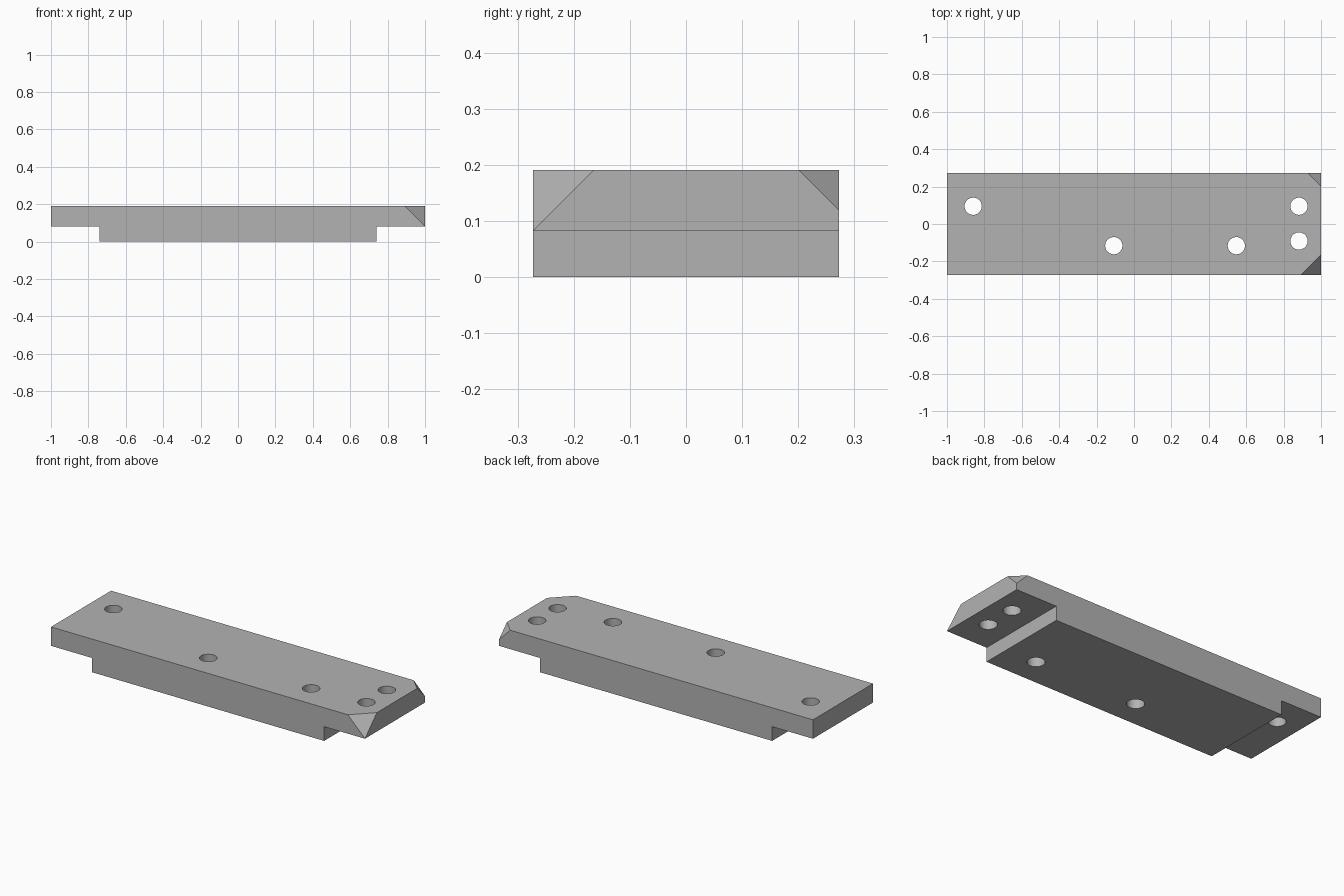
import bpy
import bmesh
from mathutils import Vector

cube = bpy.data.objects.get("Cube")
if cube:
    bpy.data.objects.remove(cube, do_unlink=True)

HALF_Y, TOP, LEDGE, STEP_X = 0.273, 0.191, 0.082, 0.74

grey = bpy.data.materials.new("plain grey")
grey.use_nodes = True
grey.diffuse_color = (0.45, 0.45, 0.45, 1)
grey.node_tree.nodes["Principled BSDF"].inputs["Base Color"].default_value = grey.diffuse_color


def add_object(name, bm):
    bmesh.ops.recalc_face_normals(bm, faces=bm.faces)
    mesh = bpy.data.meshes.new(name)
    bm.to_mesh(mesh)
    bm.free()
    mesh.materials.append(grey)
    obj = bpy.data.objects.new(name, mesh)
    bpy.context.collection.objects.link(obj)
    return obj


def cut_corner(bm, side, size):
    """Slice off the upper corner at the left end, equally along all three edges."""
    point = Vector((1 - size, side * HALF_Y, TOP))
    geom = bm.verts[:] + bm.edges[:] + bm.faces[:]
    cut = bmesh.ops.bisect_plane(bm, geom=geom, plane_co=point,
                                 plane_no=Vector((1, side, 1)), clear_outer=True)
    edges = [e for e in cut["geom_cut"] if isinstance(e, bmesh.types.BMEdge)]
    bmesh.ops.contextual_create(bm, geom=edges)


# Stepped plate: front profile extruded through the depth
half = [(STEP_X, 0), (STEP_X, LEDGE), (1, LEDGE), (1, TOP)]
profile = half + [(-x, z) for x, z in reversed(half)]
bm = bmesh.new()
face = bm.faces.new([bm.verts.new((x, -HALF_Y, z)) for x, z in profile])
ext = bmesh.ops.extrude_face_region(bm, geom=[face])
verts = [v for v in ext["geom"] if isinstance(v, bmesh.types.BMVert)]
bmesh.ops.translate(bm, verts=verts, vec=(0, 2 * HALF_Y, 0))
bmesh.ops.recalc_face_normals(bm, faces=bm.faces)
cut_corner(bm, -1, 0.1085)
cut_corner(bm, 1, 0.072)
plate = add_object("stepped_plate", bm)

# Round through holes
bm = bmesh.new()
for x, y in [(-0.86, 0.095), (-0.108, -0.116), (0.547, -0.116), (0.882, 0.095), (0.882, -0.091)]:
    hole = bmesh.ops.create_cone(bm, cap_ends=True, segments=48, radius1=0.046,
                                 radius2=0.046, depth=1)
    bmesh.ops.translate(bm, verts=hole["verts"], vec=(x, y, 0))
cutter = add_object("hole_cutter", bm)
cutter.hide_render = True
cutter.hide_set(True)

drill = plate.modifiers.new("holes", "BOOLEAN")
drill.operation = "DIFFERENCE"
drill.solver = "EXACT"
drill.object = cutter

# Apply the holes, then smooth only the bores
bpy.ops.object.select_all(action="DESELECT")
plate.select_set(True)
bpy.context.view_layer.objects.active = plate
bpy.ops.object.modifier_apply(modifier=drill.name)
bpy.data.objects.remove(cutter, do_unlink=True)
bpy.ops.object.shade_smooth_by_angle()
